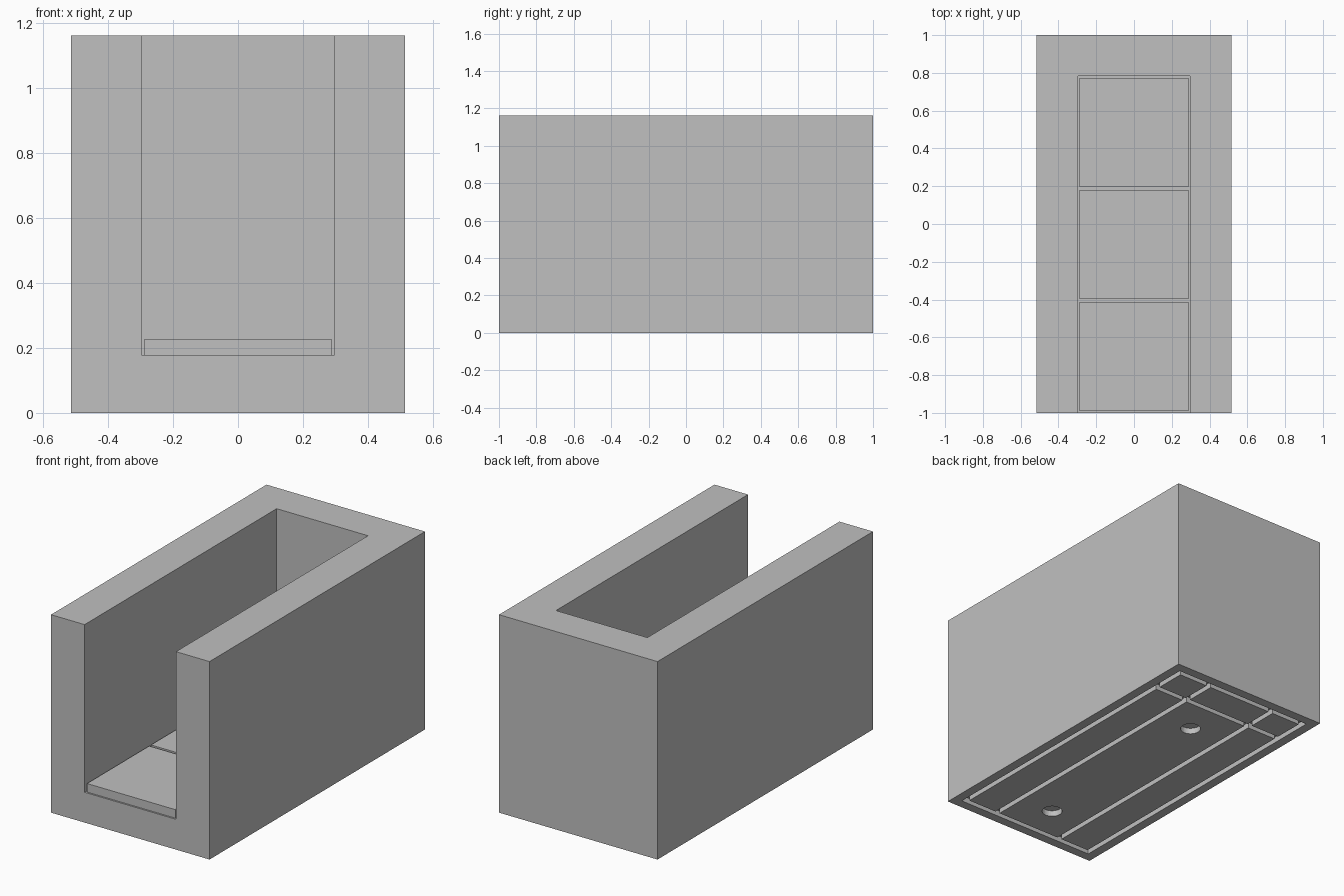
import bpy

if "Cube" in bpy.data.objects:
    bpy.data.objects.remove(bpy.data.objects["Cube"])

GREY = (0.53, 0.53, 0.53, 1)
grey = bpy.data.materials.new("plain grey")
grey.use_nodes = True
grey.diffuse_color = GREY
grey.node_tree.nodes["Principled BSDF"].inputs["Base Color"].default_value = GREY

HALF_W, HEIGHT = 0.515, 1.163
SLOT_W, SLOT_BACK, FLOOR = 0.297, 0.783, 0.178
GROOVE, DEPTH = 0.03, 0.035


def box(name, x0, x1, y0, y1, z0, z1):
    """Axis-aligned box between two corners."""
    bpy.ops.mesh.primitive_cube_add(
        size=1, location=((x0 + x1) / 2, (y0 + y1) / 2, (z0 + z1) / 2))
    obj = bpy.context.object
    obj.name = name
    obj.scale = (x1 - x0, y1 - y0, z1 - z0)
    bpy.ops.object.transform_apply(location=False, rotation=False, scale=True)
    obj.data.materials.append(grey)
    return obj


def cut(target, cutter):
    """Subtract the cutter from the target, then discard it."""
    cutter.hide_render = True
    mod = target.modifiers.new("cut", "BOOLEAN")
    mod.operation, mod.solver, mod.object = "DIFFERENCE", "EXACT", cutter
    bpy.context.view_layer.objects.active = target
    bpy.ops.object.modifier_apply(modifier=mod.name)
    bpy.data.objects.remove(cutter)


# Block with a slot open to the front and the top
body = box("body", -HALF_W, HALF_W, -1, 1, 0, HEIGHT)
cut(body, box("slot_cutter", -SLOT_W, SLOT_W, -1.2, SLOT_BACK, FLOOR, HEIGHT + 0.2))

# Underside grooves: rectangular loop, two lengthwise lines and one cross line
loop_x, loop_y = 0.46, 0.945
for x in (-loop_x + GROOVE / 2, -0.225, 0.225, loop_x - GROOVE / 2):
    cut(body, box("groove_cutter", x - GROOVE / 2, x + GROOVE / 2,
                  -loop_y, loop_y, -0.1, DEPTH))
for y in (-loop_y + GROOVE / 2, 0.72, loop_y - GROOVE / 2):
    cut(body, box("groove_cutter", -loop_x, loop_x,
                  y - GROOVE / 2, y + GROOVE / 2, -0.1, DEPTH))

# Two shallow round holes in the underside
for y in (-0.71, 0.49):
    bpy.ops.mesh.primitive_cylinder_add(
        vertices=32, radius=0.056, depth=0.2, location=(0, y, DEPTH - 0.1))
    cut(body, bpy.context.object)

# Three floor tiles with narrow gaps
tile, gap = 0.577, 0.0165
for i, place in enumerate(("front", "middle", "back")):
    y = -0.99 + i * (tile + gap)
    box(place + "_floor_tile", -0.288, 0.288, y, y + tile, FLOOR, 0.228)
